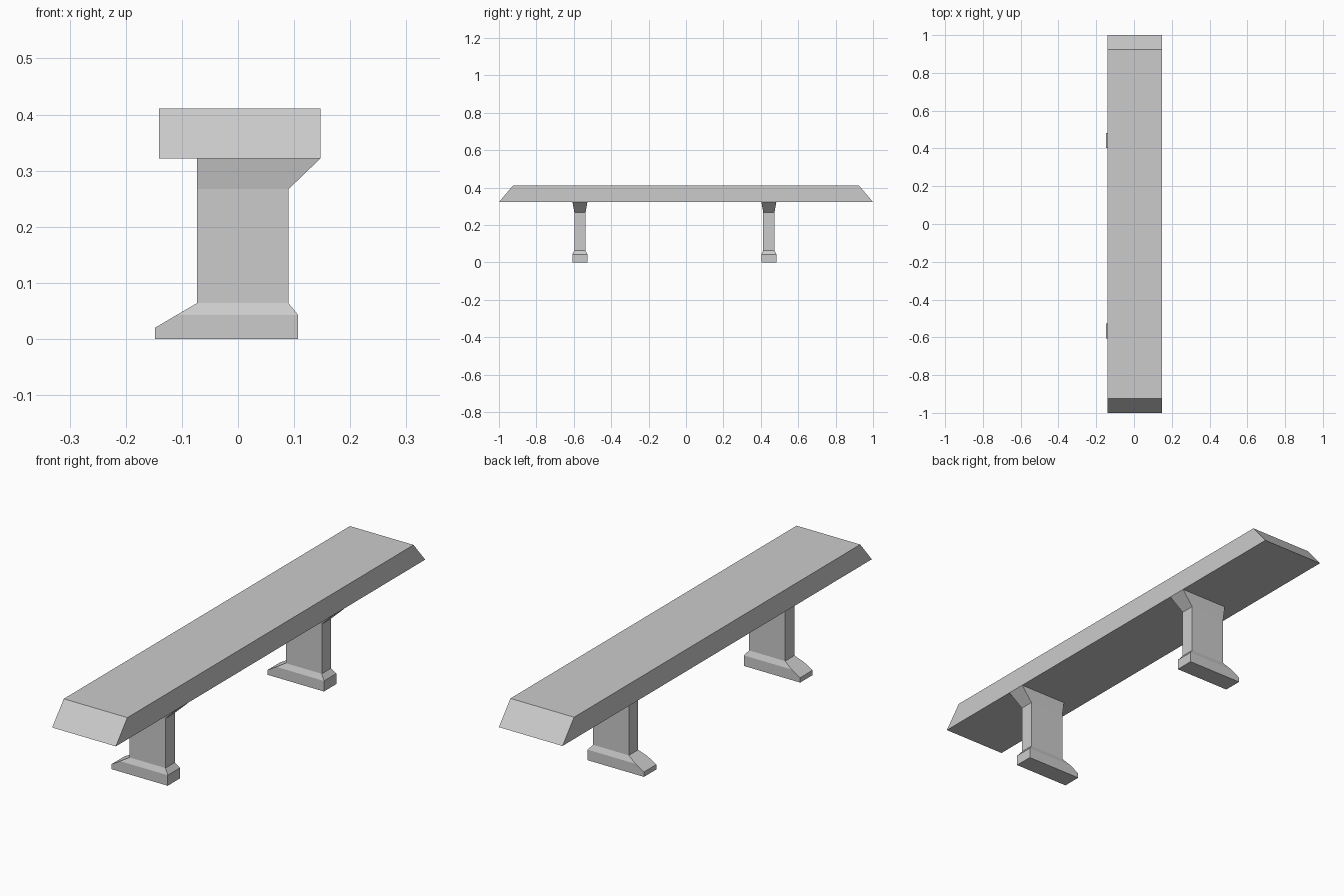
import bpy, bmesh, math

cube = bpy.data.objects.get("Cube")
if cube:
    bpy.data.objects.remove(cube, do_unlink=True)

# One plain grey for the whole bench
stone = bpy.data.materials.new("stone_grey")
stone.use_nodes = True
colour = (0.6, 0.6, 0.6, 1)
stone.diffuse_color = colour
stone.node_tree.nodes["Principled BSDF"].inputs["Base Color"].default_value = colour


def loft(name, rings, y=0):
    """Stack rectangular sections (z, x_min, x_max, half_depth) into a solid."""
    bm = bmesh.new()
    loops = []
    for z, x0, x1, d in rings:
        corners = ((x0, -d), (x1, -d), (x1, d), (x0, d))
        loops.append([bm.verts.new((cx, cy, z)) for cx, cy in corners])
    bm.faces.new(loops[0][::-1])
    bm.faces.new(loops[-1])
    for low, high in zip(loops, loops[1:]):
        for i in range(4):
            j = (i + 1) % 4
            bm.faces.new((low[i], low[j], high[j], high[i]))
    # Merge coplanar faces
    bmesh.ops.dissolve_limit(bm, angle_limit=math.radians(1),
                             verts=bm.verts, edges=bm.edges)
    bmesh.ops.recalc_face_normals(bm, faces=bm.faces)
    mesh = bpy.data.meshes.new(name)
    bm.to_mesh(mesh)
    bm.free()
    mesh.materials.append(stone)
    obj = bpy.data.objects.new(name, mesh)
    obj.location.y = y
    bpy.context.collection.objects.link(obj)
    return obj


# Seat slab with sloped ends
loft("seat", [(0.322, -0.141, 0.147, 1.0), (0.411, -0.141, 0.147, 0.925)])

# Legs: long toe on one side, flared bracket on the other
leg_rings = [
    (0.0, -0.148, 0.107, 0.04),
    (0.02, -0.148, 0.107, 0.04),
    (0.043, -0.109, 0.107, 0.04),
    (0.064, -0.073, 0.09, 0.03),
    (0.267, -0.073, 0.09, 0.03),
    (0.322, -0.073, 0.147, 0.04),
]
for name, y in (("front_leg", -0.567), ("back_leg", 0.443)):
    loft(name, leg_rings, y)
